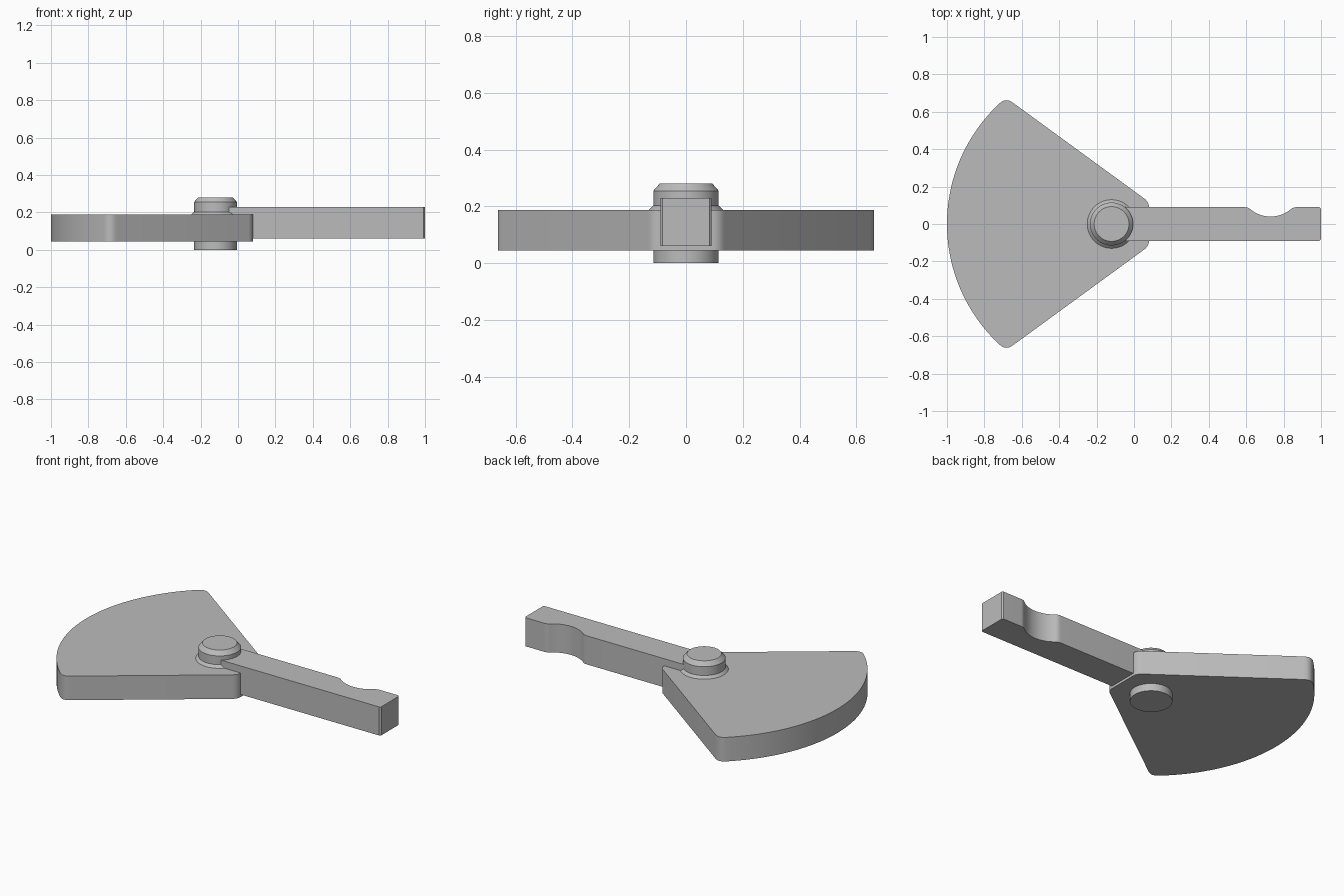
import bpy, bmesh
from math import sin, cos, pi, asin, radians
from mathutils import Vector

cube = bpy.data.objects.get("Cube")
if cube:
    bpy.data.objects.remove(cube, do_unlink=True)

grey = bpy.data.materials.new("plain grey")
grey.use_nodes = True
grey.diffuse_color = (0.5, 0.5, 0.5, 1)
grey.node_tree.nodes["Principled BSDF"].inputs["Base Color"].default_value = (0.5, 0.5, 0.5, 1)

PIVOT = -0.12


def finish(name, bm):
    bmesh.ops.recalc_face_normals(bm, faces=bm.faces)
    mesh = bpy.data.meshes.new(name)
    bm.to_mesh(mesh)
    bm.free()
    mesh.materials.append(grey)
    obj = bpy.data.objects.new(name, mesh)
    bpy.context.collection.objects.link(obj)
    bpy.ops.object.select_all(action='DESELECT')
    obj.select_set(True)
    bpy.context.view_layer.objects.active = obj
    bpy.ops.object.shade_smooth_by_angle(angle=radians(30))
    return obj


def plate(name, outline, z0, z1):
    """Extrude a flat outline from z0 to z1."""
    bm = bmesh.new()
    face = bm.faces.new([bm.verts.new((x, y, z0)) for x, y in outline])
    top = bmesh.ops.extrude_face_region(bm, geom=[face])["geom"]
    bmesh.ops.translate(bm, vec=(0, 0, z1 - z0),
                        verts=[v for v in top if isinstance(v, bmesh.types.BMVert)])
    return finish(name, bm)


def lathe(name, profile, steps=64):
    """Turn a radius/height profile about the pivot axis."""
    bm = bmesh.new()
    verts = [bm.verts.new((PIVOT + r, 0, z)) for r, z in profile]
    edges = [bm.edges.new(pair) for pair in zip(verts, verts[1:])]
    bmesh.ops.spin(bm, geom=verts + edges, cent=(PIVOT, 0, 0), axis=(0, 0, 1),
                   angle=2 * pi, steps=steps)
    bmesh.ops.remove_doubles(bm, verts=bm.verts, dist=0.0001)
    return finish(name, bm)


def rounded(a, corner, b, n=6):
    """Curve from a to b around a corner."""
    a, c, b = Vector(a), Vector(corner), Vector(b)
    return [tuple(a * (1 - t) ** 2 + c * 2 * t * (1 - t) + b * t * t)
            for t in (i / n for i in range(n + 1))]


# Fan-shaped plate: half outline from the arc middle to the pivot end, mirrored
radius = 0.88
corner = Vector((-0.685, 0.676))
inner = Vector((0.08, 0.118))
edge = (inner - corner).normalized()
sweep = asin(corner.y / radius) - 0.045 / radius
half = [(PIVOT - radius * cos(sweep * i / 28), radius * sin(sweep * i / 28)) for i in range(29)]
half += rounded(half[-1], corner, corner + edge * 0.045)[1:]
half += rounded(inner - edge * 0.03, inner, (inner.x, 0.09))
plate("fan_plate", half + [(x, -y) for x, y in reversed(half[1:])], 0.045, 0.188)

# Lever arm with a thumb notch in its back edge
w, end, bevel = 0.09, 1.0, 0.008
nx, nr = 0.73, 0.17
span = asin(0.11 / nr)
notch = [(nx + nr * sin(a), 0.04 + nr - nr * cos(a))
         for a in (span * (1 - i / 12) for i in range(25))]
arm = [(PIVOT + 0.04, -w), (end - bevel, -w), (end, bevel - w), (end, w - bevel), (end - bevel, w)]
arm += rounded((nx + 0.14, w), (nx + 0.122, w), notch[0])
arm += notch[1:-1]
arm += rounded(notch[-1], (nx - 0.122, w), (nx - 0.14, w))
arm += [(PIVOT + 0.04, w)]
plate("lever_arm", arm, 0.06, 0.23)

# Pivot pin with a chamfered head, and the sloped collar around it
lathe("pivot_pin", [(0, 0), (0.115, 0), (0.115, 0.255), (0.093, 0.28), (0, 0.28)])
lathe("pivot_collar", [(0.1, 0.17), (0.13, 0.17), (0.13, 0.188), (0.113, 0.205), (0.1, 0.205), (0.1, 0.17)])
